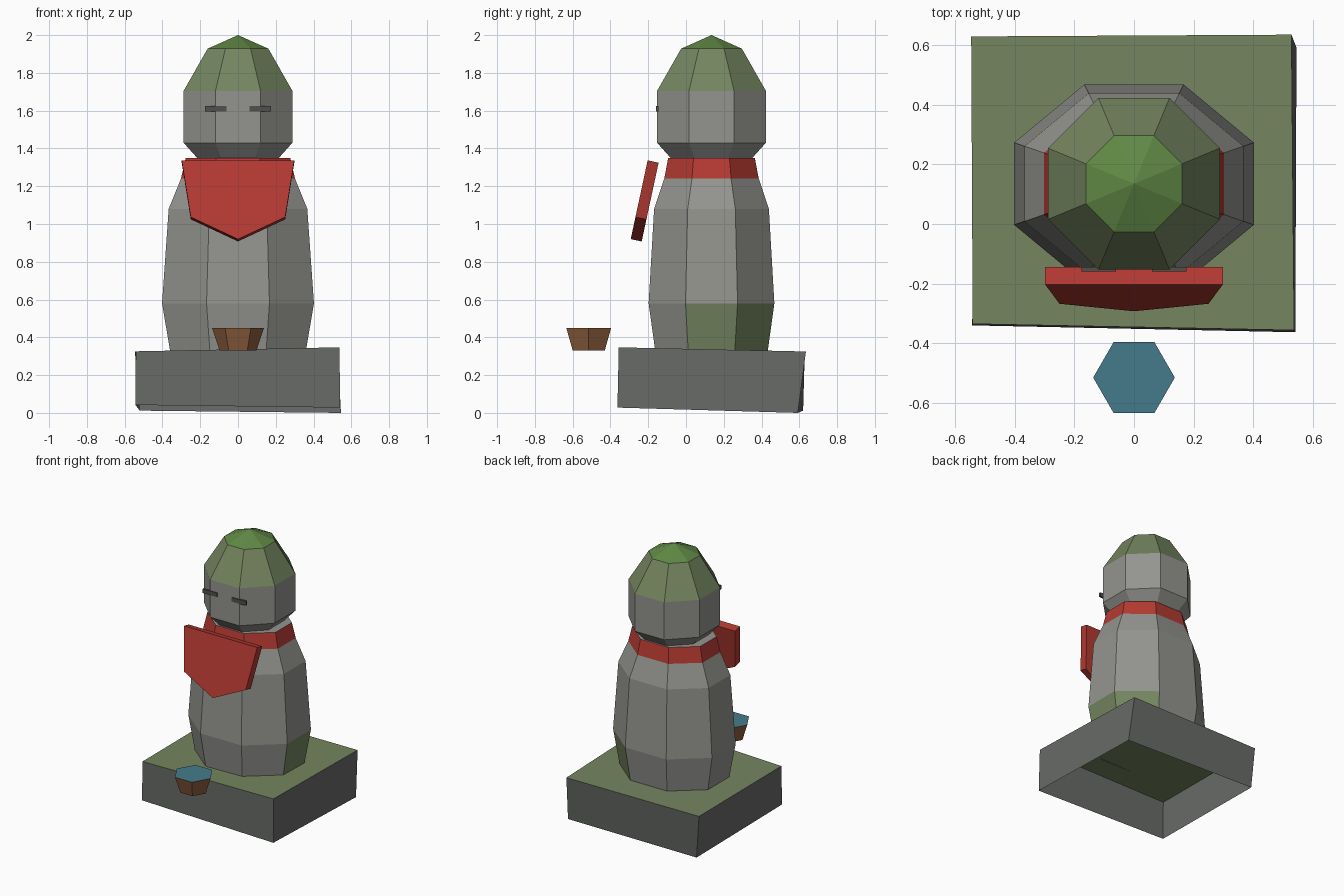
import bpy, bmesh, math
from mathutils import Vector

if "Cube" in bpy.data.objects:
    bpy.data.objects.remove(bpy.data.objects["Cube"])


def material(name, hex_code):
    """Flat colour given as sRGB hex, stored as linear."""
    def lin(c):
        return c / 12.92 if c <= 0.04045 else ((c + 0.055) / 1.055) ** 2.4
    rgb = [lin(int(hex_code[i:i + 2], 16) / 255) for i in (0, 2, 4)]
    m = bpy.data.materials.new(name)
    m.diffuse_color = (*rgb, 1)
    m.use_nodes = True
    m.node_tree.nodes["Principled BSDF"].inputs["Base Color"].default_value = m.diffuse_color
    return m


STONE = material("stone grey", "94948f")
BASE = material("dark base grey", "676a67")
MOSS = material("moss green", "74855f")
LEAF = material("bright moss green", "608845")
RED = material("cloth red", "b53a32")
BROWN = material("clay brown", "90603f")
WATER = material("water teal", "457b8b")
DARK = material("eye grey", "50504d")


def finish(name, bm, mats, rule=None):
    """Fix normals, colour faces by rule(centre, normal), make the object."""
    bmesh.ops.recalc_face_normals(bm, faces=bm.faces[:])
    bm.normal_update()
    for f in bm.faces:
        f.smooth = False
        if rule:
            f.material_index = rule(f.calc_center_median(), f.normal)
    me = bpy.data.meshes.new(name)
    bm.to_mesh(me)
    bm.free()
    for m in mats:
        me.materials.append(m)
    ob = bpy.data.objects.new(name, me)
    bpy.context.collection.objects.link(ob)
    return ob


def stack(rings, sides, cy, turn=0.0, y_scale=1.0, apex=None, top=False, bottom=False):
    """Loft of polygon rings (z, corner radius), with optional apex or caps."""
    bm = bmesh.new()
    loops = []
    for z, r in rings:
        loops.append([bm.verts.new((r * math.cos(turn + 2 * math.pi * i / sides),
                                    cy + y_scale * r * math.sin(turn + 2 * math.pi * i / sides), z))
                      for i in range(sides)])
    for a, b in zip(loops, loops[1:]):
        for i in range(sides):
            j = (i + 1) % sides
            bm.faces.new((a[i], a[j], b[j], b[i]))
    if apex:
        tip = bm.verts.new((0, cy, apex))
        for i in range(sides):
            bm.faces.new((loops[-1][i], loops[-1][(i + 1) % sides], tip))
    if top:
        bm.faces.new(loops[-1])
    if bottom:
        bm.faces.new(loops[0][::-1])
    return bm


CY = 0.135                       # centre line of the statue
EIGHTH = math.pi / 8
FLAT = 1 / math.cos(EIGHTH)      # half width across flats -> corner radius

# Roughly cut plinth, open underneath, mossy on top
bm = bmesh.new()
low = [(-0.543, -0.34, 0.042), (0.541, -0.363, 0.028), (0.545, 0.592, 0.0), (-0.52, 0.62, 0.012)]
high = [(-0.541, -0.335, 0.326), (0.537, -0.356, 0.347), (0.528, 0.635, 0.325), (-0.546, 0.629, 0.325)]
lo = [bm.verts.new(p) for p in low]
hi = [bm.verts.new(p) for p in high]
for i in range(4):
    j = (i + 1) % 4
    bm.faces.new((lo[i], lo[j], hi[j], hi[i]))
bm.faces.new(hi)
finish("plinth", bm, [BASE, MOSS], lambda c, n: int(n.z > 0.7))


# Eight-sided body: red collar band on top, moss on the lower right and back right
def body_rule(c, n):
    if c.z > 1.24 and n.z < 0.9:
        return 1
    if c.z < 0.58 and n.x > 0.4 and n.y > -0.2:
        return 2
    return 0


body_rings = [(0.33, 0.36), (0.58, 0.402), (1.08, 0.367), (1.24, 0.302), (1.35, 0.277)]
finish("body", stack([(z, r * FLAT) for z, r in body_rings], 8, CY, EIGHTH, 0.828, top=True),
       [STONE, RED, MOSS], body_rule)


# Head with mossy crown
def head_rule(c, n):
    return 2 if c.z > 1.93 else 1 if c.z > 1.71 else 0


head_rings = [(1.345, 0.212), (1.43, 0.288), (1.705, 0.288), (1.928, 0.161)]
finish("head", stack([(z, r * FLAT) for z, r in head_rings], 8, CY, EIGHTH, apex=2.0),
       [STONE, MOSS, LEAF], head_rule)

# Closed eyes
for side, name in ((-1, "left_eye"), (1, "right_eye")):
    bm = bmesh.new()
    bmesh.ops.create_cube(bm, size=1)
    for v in bm.verts:
        v.co = Vector((side * 0.118 + v.co.x * 0.115, -0.1525 + v.co.y * 0.015, 1.61 + v.co.z * 0.03))
    finish(name, bm, [DARK])

# Bib: pointed outline on a leaning plane, extruded backwards
outline = [(-0.298, 1.337), (-0.25, 1.037), (0, 0.92), (0.25, 1.037), (0.298, 1.337)]
bm = bmesh.new()
front = bm.faces.new([bm.verts.new((x, -0.203 - (1.337 - z) * 0.215, z)) for x, z in outline])
back = bmesh.ops.extrude_face_region(bm, geom=[front], use_keep_orig=True)
for v in back["geom"]:
    if isinstance(v, bmesh.types.BMVert):
        v.co += Vector((0, 0.058, -0.0125))
finish("bib", bm, [RED])

# Six-sided offering cup filled with water
finish("cup", stack([(0.33, 0.098), (0.45, 0.137)], 6, -0.515, top=True, bottom=True),
       [BROWN, WATER], lambda c, n: int(n.z > 0.9))
